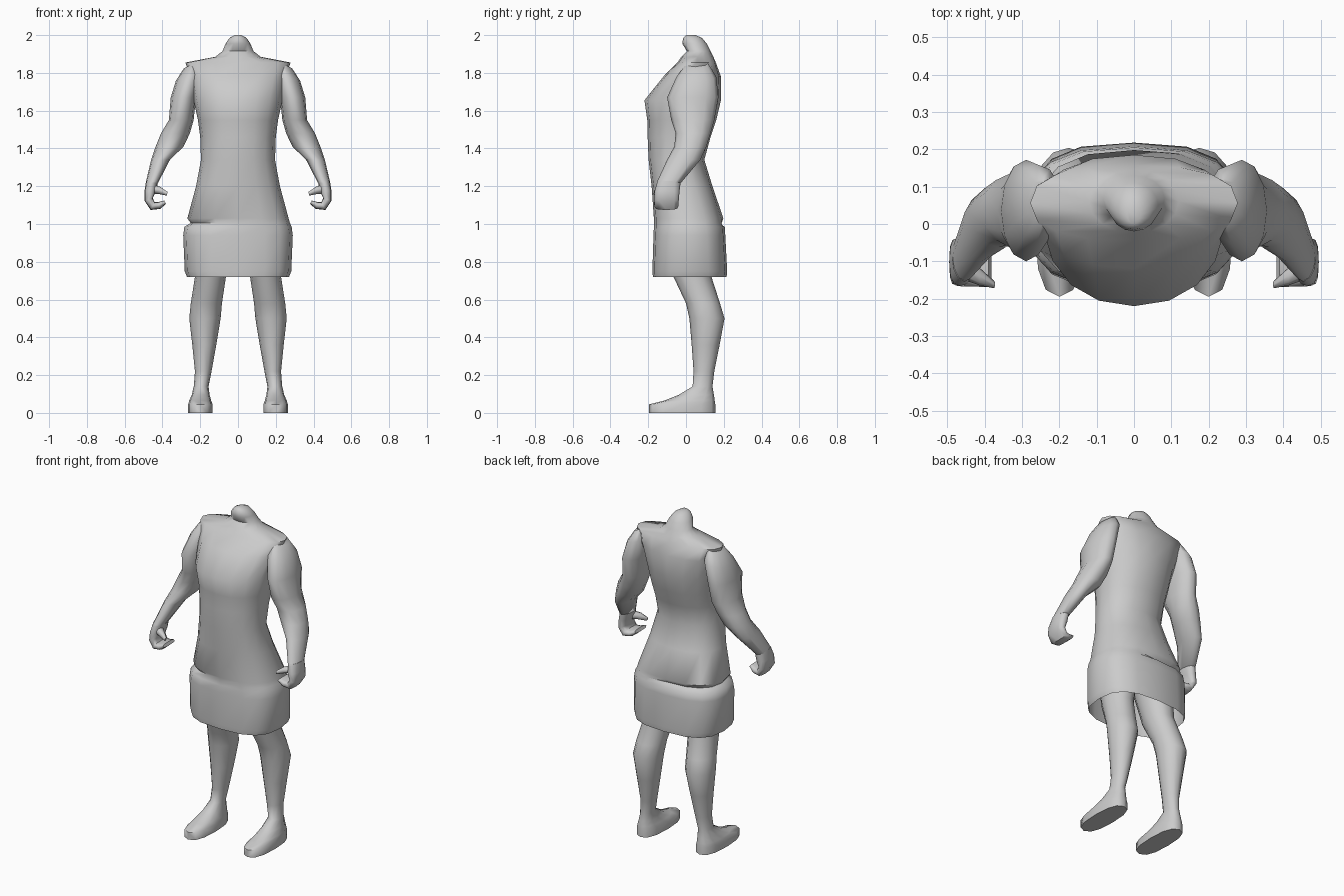
import bpy, bmesh, math
from mathutils import Vector

cloth = bpy.data.materials.new("light_grey")
cloth.diffuse_color = (0.6, 0.6, 0.6, 1)


def ring(cx, cy, cz, rx, ry, n=12, p=2.0, tilt=0.0):
    """Superellipse section, tilted about the y axis."""
    pts = []
    for i in range(n):
        a = 2 * math.pi * i / n
        c, s = math.cos(a), math.sin(a)
        u = math.copysign(abs(c) ** (2 / p), c) * rx
        v = math.copysign(abs(s) ** (2 / p), s) * ry
        pts.append(Vector((cx + u * math.cos(tilt), cy + v, cz + u * math.sin(tilt))))
    return pts


def span(z, x0, x1, y0, y1, n=12, p=2.0):
    """Level section given by its extents."""
    return ring((x0 + x1) / 2, (y0 + y1) / 2, z, (x1 - x0) / 2, (y1 - y0) / 2, n, p)


def loft(name, rings, side=1, cap_start=True, cap_end=True, angle=60):
    bm = bmesh.new()
    rows = [[bm.verts.new((v.x * side, v.y, v.z)) for v in r] for r in rings]
    n = len(rows[0])
    for a, b in zip(rows, rows[1:]):
        for i in range(n):
            j = (i + 1) % n
            bm.faces.new((a[i], a[j], b[j], b[i]))
    if cap_start:
        bm.faces.new(rows[0][::-1])
    if cap_end:
        bm.faces.new(rows[-1])
    if side < 0:
        bmesh.ops.reverse_faces(bm, faces=bm.faces[:])
    me = bpy.data.meshes.new(name)
    bm.to_mesh(me)
    bm.free()
    me.materials.append(cloth)
    ob = bpy.data.objects.new(name, me)
    bpy.context.collection.objects.link(ob)
    bpy.ops.object.select_all(action='DESELECT')
    ob.select_set(True)
    bpy.context.view_layer.objects.active = ob
    bpy.ops.object.shade_smooth_by_angle(angle=math.radians(angle))
    return ob


# Dress with neck: height, half width, front, back, squareness
dress_rows = [
    (0.72, 0.270, -0.175, 0.215, 2.8),
    (0.75, 0.282, -0.178, 0.218, 2.8),
    (0.94, 0.290, -0.172, 0.208, 2.7),
    (0.985, 0.284, -0.170, 0.205, 2.6),
    (1.005, 0.275, -0.170, 0.200, 2.5),
    (1.03, 0.268, -0.170, 0.198, 2.5),
    (1.20, 0.222, -0.182, 0.140, 2.3),
    (1.34, 0.196, -0.198, 0.097, 2.2),
    (1.46, 0.200, -0.203, 0.130, 2.2),
    (1.55, 0.212, -0.205, 0.160, 2.2),
    (1.655, 0.235, -0.220, 0.185, 2.1),
    (1.78, 0.255, -0.120, 0.185, 2.3),
    (1.855, 0.278, -0.045, 0.158, 2.4),
    (1.885, 0.120, -0.025, 0.145, 2.0),
    (1.915, 0.082, 0.005, 0.130, 2.0),
    (1.955, 0.066, -0.020, 0.110, 2.0),
    (1.985, 0.045, -0.015, 0.085, 2.0),
    (2.00, 0.018, 0.000, 0.050, 2.0),
]
dress = [span(z, -w, w, y0, y1, 16, p) for z, w, y0, y1, p in dress_rows]
# Fold across the hip on one side
for v in dress[4]:
    if v.x < -0.1 or (v.x < 0.02 and v.y > 0):
        v.x *= 0.91
        v.y *= 0.88
loft("dress_and_neck", dress, cap_start=False)

# Leg with foot: height, inner x, outer x, front, back, squareness
leg_rows = [
    (0.00, 0.135, 0.264, -0.195, 0.155, 2.5),
    (0.045, 0.135, 0.264, -0.195, 0.155, 2.5),
    (0.065, 0.142, 0.258, -0.115, 0.152, 2.3),
    (0.095, 0.150, 0.245, -0.040, 0.148, 2.2),
    (0.14, 0.156, 0.234, 0.035, 0.140, 2),
    (0.22, 0.140, 0.228, 0.040, 0.150, 2),
    (0.36, 0.115, 0.242, 0.030, 0.178, 2),
    (0.50, 0.092, 0.258, 0.018, 0.204, 2),
    (0.58, 0.085, 0.250, 0.000, 0.180, 2),
    (0.72, 0.064, 0.228, -0.066, 0.135, 2),
    (0.92, 0.020, 0.235, -0.110, 0.130, 2),
]

# Arm down to the wrist: height, inner x, outer x, front, back
arm_rows = [
    (1.67, 0.222, 0.356, -0.100, 0.172),
    (1.55, 0.235, 0.366, -0.078, 0.150),
    (1.48, 0.255, 0.408, -0.055, 0.130),
    (1.41, 0.288, 0.436, -0.062, 0.108),
    (1.34, 0.360, 0.460, -0.100, 0.076),
    (1.22, 0.422, 0.488, -0.155, -0.025),
]

for side, label in ((1, "left"), (-1, "right")):
    loft("leg_and_foot_" + label,
         [span(z, a, b, f, k, 12, p) for z, a, b, f, k, p in leg_rows], side)
    shoulder = [ring(0.245, 0.06, 1.845, 0.045, 0.06, tilt=-0.45),
                ring(0.26, 0.055, 1.78, 0.072, 0.105, tilt=-0.3)]
    loft("arm_" + label,
         shoulder + [span(z, a, b, f, k) for z, a, b, f, k in arm_rows], side)
    # Palm and fingers curling inward
    loft("hand_" + label, [
        ring(0.455, -0.090, 1.225, 0.032, 0.062, tilt=0.1),
        ring(0.464, -0.100, 1.175, 0.031, 0.066, p=2.6, tilt=0.0),
        ring(0.473, -0.102, 1.130, 0.023, 0.064, p=3, tilt=-0.3),
        ring(0.452, -0.104, 1.095, 0.023, 0.064, p=3, tilt=-1.1),
        ring(0.418, -0.108, 1.098, 0.019, 0.060, p=3, tilt=-1.9),
        ring(0.386, -0.115, 1.115, 0.010, 0.054, p=3, tilt=-2.0),
    ], side)
    # Thumb reaching over the fingers
    loft("thumb_" + label, [
        ring(0.455, -0.115, 1.185, 0.024, 0.035, n=8, tilt=-1.3),
        ring(0.415, -0.140, 1.178, 0.020, 0.024, n=8, tilt=-1.5),
        ring(0.375, -0.162, 1.160, 0.010, 0.010, n=8, tilt=-1.3),
    ], side)

# Make every closed shell face outward
for ob in bpy.context.collection.objects:
    bm = bmesh.new()
    bm.from_mesh(ob.data)
    bmesh.ops.recalc_face_normals(bm, faces=bm.faces[:])
    bm.to_mesh(ob.data)
    bm.free()
